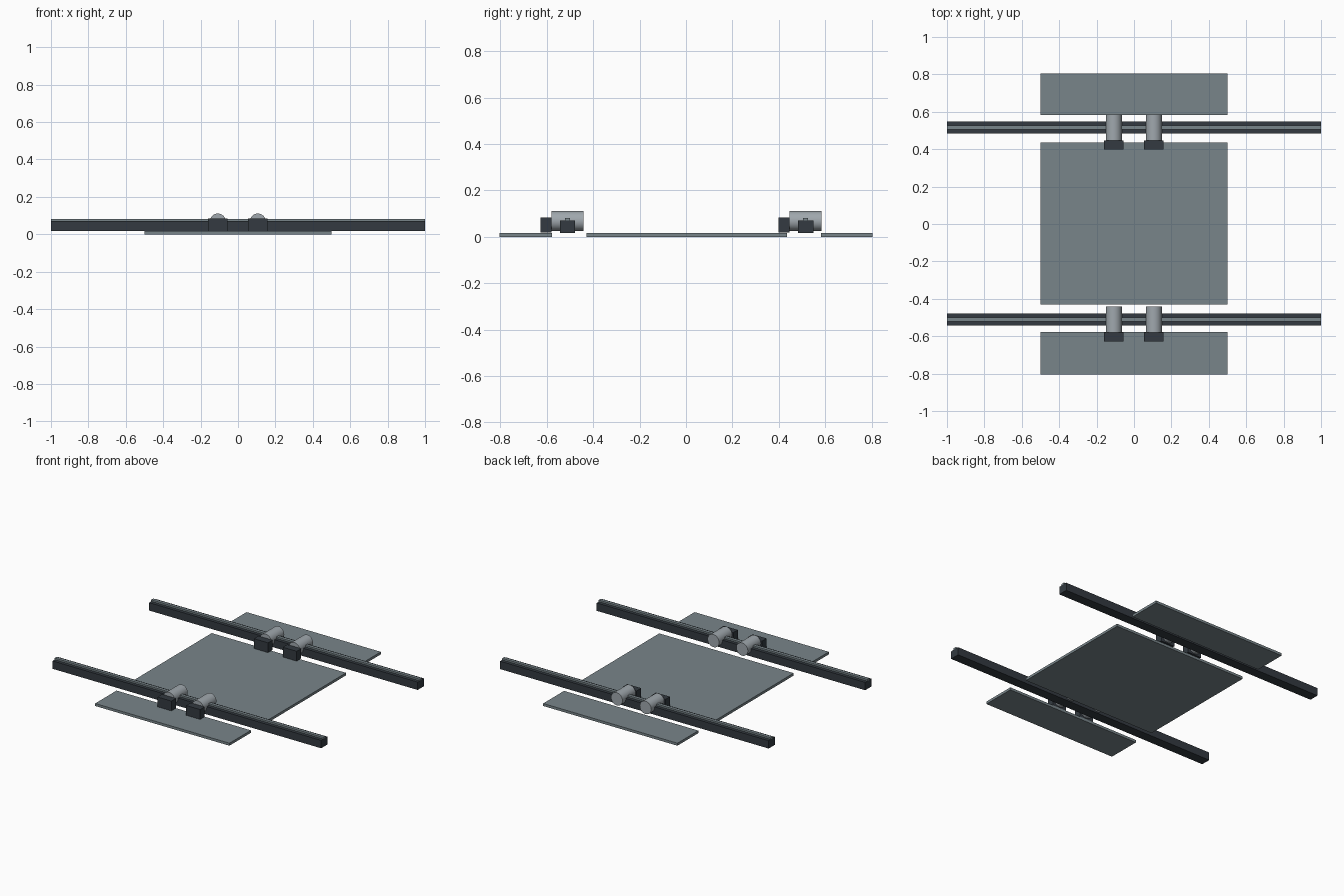
import bpy
import math

cube = bpy.data.objects.get("Cube")
if cube:
    bpy.data.objects.remove(cube, do_unlink=True)


def material(name, rgb):
    mat = bpy.data.materials.new(name)
    mat.use_nodes = True
    color = (*rgb, 1)
    mat.diffuse_color = color
    mat.node_tree.nodes["Principled BSDF"].inputs["Base Color"].default_value = color
    return mat


PLATE = material("slate grey", (0.19, 0.235, 0.255))
DARK = material("charcoal", (0.033, 0.042, 0.052))
METAL = material("light steel", (0.35, 0.39, 0.42))


def box(name, x, y, z, mat):
    """Box from (low, high) ranges on each axis."""
    ranges = (x, y, z)
    bpy.ops.mesh.primitive_cube_add(size=1, location=[(a + b) / 2 for a, b in ranges])
    obj = bpy.context.object
    obj.name = name
    obj.scale = [b - a for a, b in ranges]
    bpy.ops.object.transform_apply(location=False, rotation=False, scale=True)
    obj.data.materials.append(mat)
    return obj


def roller(name, x, y, z, radius, length):
    """Smooth cylinder lying along y."""
    bpy.ops.mesh.primitive_cylinder_add(vertices=32, radius=radius, depth=length,
                                        location=(x, y, z),
                                        rotation=(math.pi / 2, 0, 0))
    obj = bpy.context.object
    obj.name = name
    obj.data.materials.append(METAL)
    bpy.ops.object.shade_smooth_by_angle(angle=math.radians(35))
    return obj


# Floor plates
THICK = 0.017
for name, y in (("front_plate", (-0.805, -0.578)),
                ("middle_plate", (-0.43, 0.435)),
                ("back_plate", (0.583, 0.805))):
    box(name, (-0.5, 0.5), y, (0, THICK), PLATE)

# Two cross beams, each with a top rail and a pair of motors
for end, y in (("front", -0.511), ("back", 0.516)):
    box(end + "_beam", (-1, 1), (y - 0.033, y + 0.033), (THICK, 0.07), DARK)
    box(end + "_rail", (-1, 1), (y - 0.011, y + 0.011), (0.07, 0.081), PLATE)
    for side, x in (("right", -0.108), ("left", 0.106)):
        roller(f"{end}_{side}_motor", x, y, 0.068, 0.043, 0.138)
        box(f"{end}_{side}_gearbox", (x - 0.052, x + 0.052),
            (y - 0.117, y - 0.069), (0.018, 0.084), DARK)
